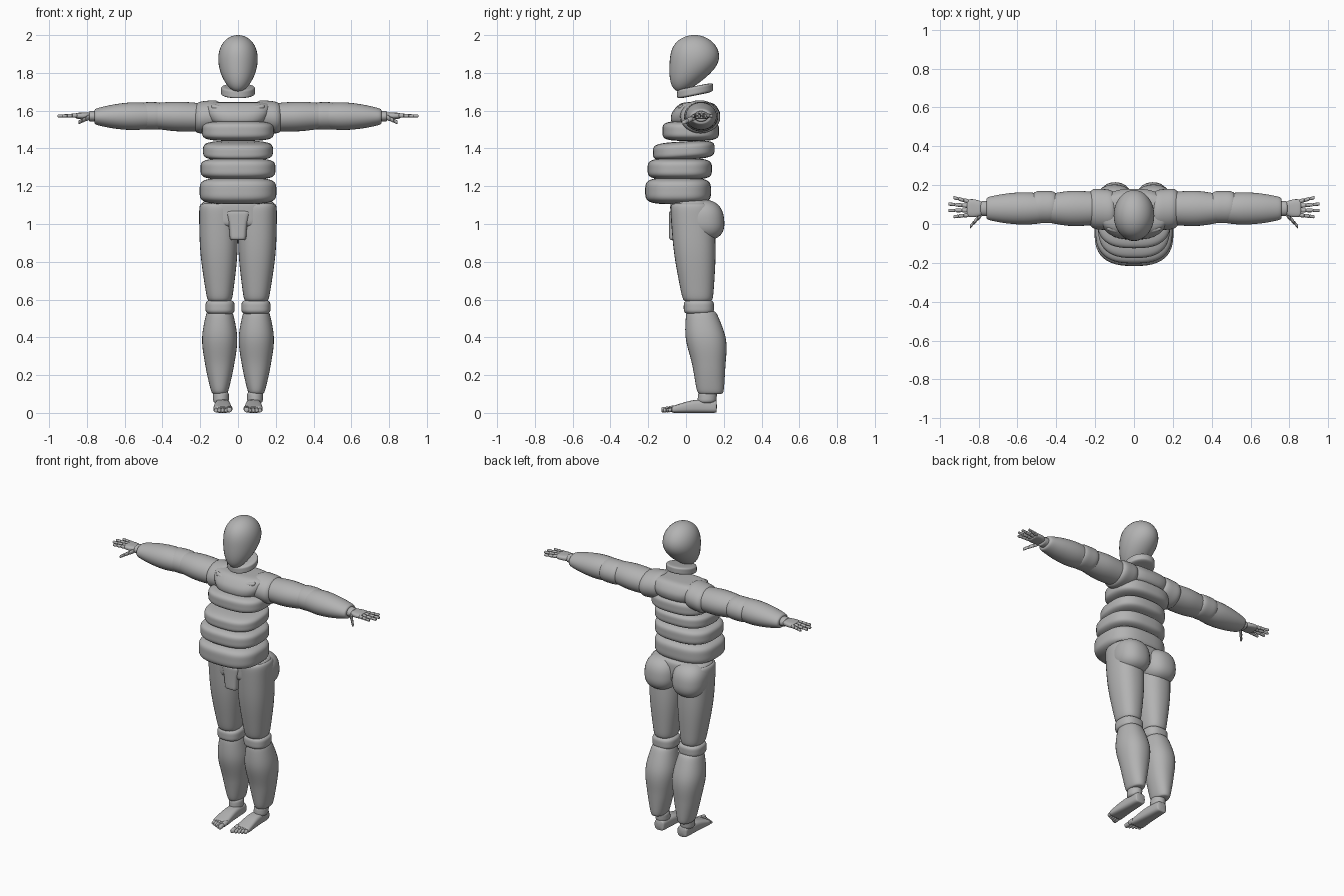
import bpy, bmesh, math
from mathutils import Vector

if "Cube" in bpy.data.objects:
    bpy.data.objects.remove(bpy.data.objects["Cube"])

grey = bpy.data.materials.new("matte grey")
grey.use_nodes = True
grey.diffuse_color = (.45, .45, .45, 1)
grey.node_tree.nodes["Principled BSDF"].inputs["Base Color"].default_value = grey.diffuse_color
parts = []


def sample(values, t):
    """Smooth curve through evenly spaced values, straight when there are two."""
    if len(values) == 1:
        return values[0]
    points = [values[0] * 2 - values[1], *values, values[-1] * 2 - values[-2]]
    i = min(int(t * (len(values) - 1)), len(values) - 2)
    f = t * (len(values) - 1) - i
    a, b, c, d = points[i:i + 4]
    return b + (c - a + (a * 2 - b * 5 + c * 4 - d + ((b - c) * 3 + d - a) * f) * f) * f / 2


def superpower(value, power):
    return math.copysign(abs(value) ** (2 / power), value)


def padded(name, path, widths, depths, bulge=6, section=2, normal="z", slope=0, detail=32):
    """Rounded body swept along a path; bulge sets how boxy its ends are."""
    path = [Vector(point) for point in path]
    across, along, forward = {"x": ("y", "x", "z"), "y": ("x", "y", "z"), "z": ("x", "z", "y")}[normal]
    bm = bmesh.new()
    rings = []
    for step in range(detail + 1):
        t = (1 - math.cos(math.pi * step / detail)) / 2
        scale = max(0, 1 - abs(2 * t - 1) ** bulge) ** (1 / bulge)
        ring = []
        for k in range(detail):
            angle = math.tau * k / detail
            offset = sample(depths, t) * scale * superpower(math.sin(angle), section)
            point = sample(path, t).copy()
            shift = Vector()
            setattr(shift, across, sample(widths, t) * scale * superpower(math.cos(angle), section))
            setattr(shift, forward, offset)
            setattr(shift, along, offset * slope)
            ring.append(bm.verts.new(point + shift))
        rings.append(ring)
    for low, high in zip(rings, rings[1:]):
        for k in range(detail):
            bm.faces.new((low[k - 1], low[k], high[k], high[k - 1]))
    bmesh.ops.remove_doubles(bm, verts=bm.verts, dist=.00001)
    bmesh.ops.recalc_face_normals(bm, faces=bm.faces)
    mesh = bpy.data.meshes.new(name)
    bm.to_mesh(mesh)
    bm.free()
    mesh.materials.append(grey)
    obj = bpy.data.objects.new(name, mesh)
    bpy.context.collection.objects.link(obj)
    parts.append(obj)


def pair(name, path, widths, depths, **options):
    """The same body on the left and on the right."""
    for label, side in (("left", 1), ("right", -1)):
        padded(f"{label}_{name}", [(x * side, y, z) for x, y, z in path], widths, depths, **options)


def digit(name, start, end, radius, normal, joints=3):
    """Finger or toe made of short tapering joints."""
    start, end = Vector(start), Vector(end)
    for j in range(joints):
        size = [radius * (1 - j / 8)]
        ends = [start.lerp(end, j / joints), start.lerp(end, (j + 1) / joints)]
        pair(f"{name}_joint_{j + 1}", ends, size, size, normal=normal, detail=12)


# Egg-shaped head and tilted neck ring
padded("head", [(0, -.03, 1.7), (0, .04, 1.85), (0, .045, 2)],
       widths=[.085, .103, .12], depths=[.09, .127, .15], bulge=2)
padded("neck", [(0, .048, 1.68), (0, .048, 1.73)], widths=[.09], depths=[.095], slope=.2)

# Torso: upper chest and stacked padded bands
padded("upper_chest", [(0, .045, 1.525), (0, .06, 1.645)],
       widths=[.14, .17, .18], depths=[.125, .128, .09], section=2.8)
for name, bottom, top, width, centre, depth, slope in (
        ("ribs", 1.44, 1.545, .19, .025, .15, 0),
        ("upper_waist", 1.34, 1.437, .185, -.012, .163, .06),
        ("middle_belly", 1.235, 1.348, .198, -.033, .17, 0),
        ("lower_belly", 1.105, 1.245, .203, -.042, .174, 0)):
    padded(name, [(0, centre, bottom), (0, centre, top)], [width], [depth],
           bulge=4, section=2.7, slope=slope, detail=48)

# Pelvis
padded("hips", [(0, .035, .98), (0, .03, 1.13)], widths=[.195], depths=[.115], section=2.7)
padded("pelvis_front", [(0, -.02, .915), (0, -.02, 1.07)],
       widths=[.043, .05, .07], depths=[.07], bulge=12, section=5)
pair("buttock", [(.1, .1, .915), (.1, .08, 1.13)], widths=[.106], depths=[.112], bulge=2.5, section=2.3)

# Legs
pair("thigh", [(.097, .063, .59), (.105, .03, 1.11)],
     widths=[.066, .098, .102], depths=[.08, .11, .115], bulge=14, section=2.3)
pair("knee", [(.095, .068, .52), (.095, .068, .6)], widths=[.077], depths=[.08], bulge=4, section=2.5)
pair("shin", [(.097, .13, .1), (.097, .115, .32), (.097, .08, .54)],
     widths=[.043, .075, .093, .07], depths=[.07, .087, .106, .08], bulge=14, section=2.2)
pair("ankle", [(.09, .11, .05), (.09, .115, .115)], widths=[.042], depths=[.05], bulge=4)
pair("foot", [(.083, .163, .034), (.082, .045, .034), (.082, -.075, .018)],
     widths=[.035, .042, .05], depths=[.034, .034, .018], bulge=14, section=3.2, normal="y")
for i in range(5):
    x, radius = .045 + i * .018, .012 if i else .016
    digit(f"toe_{i + 1}", (x, -.055, .024), (x, -.13 + i * .009, radius), radius, "y", joints=2)

# Shoulders and arms
pair("collarbone", [(.03, -.045, 1.6), (.14, -.02, 1.62)], [.016], [.016], normal="x", bulge=4)
pair("shoulder", [(.09, .07, 1.575), (.235, .08, 1.56)], widths=[.105], depths=[.085], bulge=4, normal="x")
pair("upper_arm", [(.19, .08, 1.565), (.46, .08, 1.573)],
     widths=[.085, .09, .07], depths=[.075, .078, .066], bulge=10, normal="x")
pair("elbow", [(.39, .087, 1.572), (.53, .087, 1.572)], widths=[.083], depths=[.073], bulge=4, normal="x")
pair("forearm", [(.46, .08, 1.572), (.76, .08, 1.568)],
     widths=[.075, .083, .076, .058], depths=[.068, .073, .063, .042], bulge=14, normal="x")
pair("wrist", [(.74, .08, 1.57), (.79, .08, 1.57)], widths=[.038], depths=[.028], normal="x")

# Hands
pair("palm", [(.775, .08, 1.572), (.86, .082, 1.573)],
     widths=[.033, .045, .046], depths=[.018, .016], section=2.8, normal="x")
for i in range(4):
    tip = .955 - .025 * (i in (0, 3))
    digit(f"finger_{i + 1}", (.85, .047 + i * .023, 1.574), (tip, .037 + i * .033, 1.572), .011, "x")
digit("thumb", (.785, .05, 1.567), (.845, -.015, 1.537), .014, "x")

# Smooth shading with crisp rims
bpy.ops.object.select_all(action="DESELECT")
for obj in parts:
    obj.select_set(True)
bpy.context.view_layer.objects.active = parts[0]
bpy.ops.object.shade_smooth_by_angle(angle=math.radians(40))
